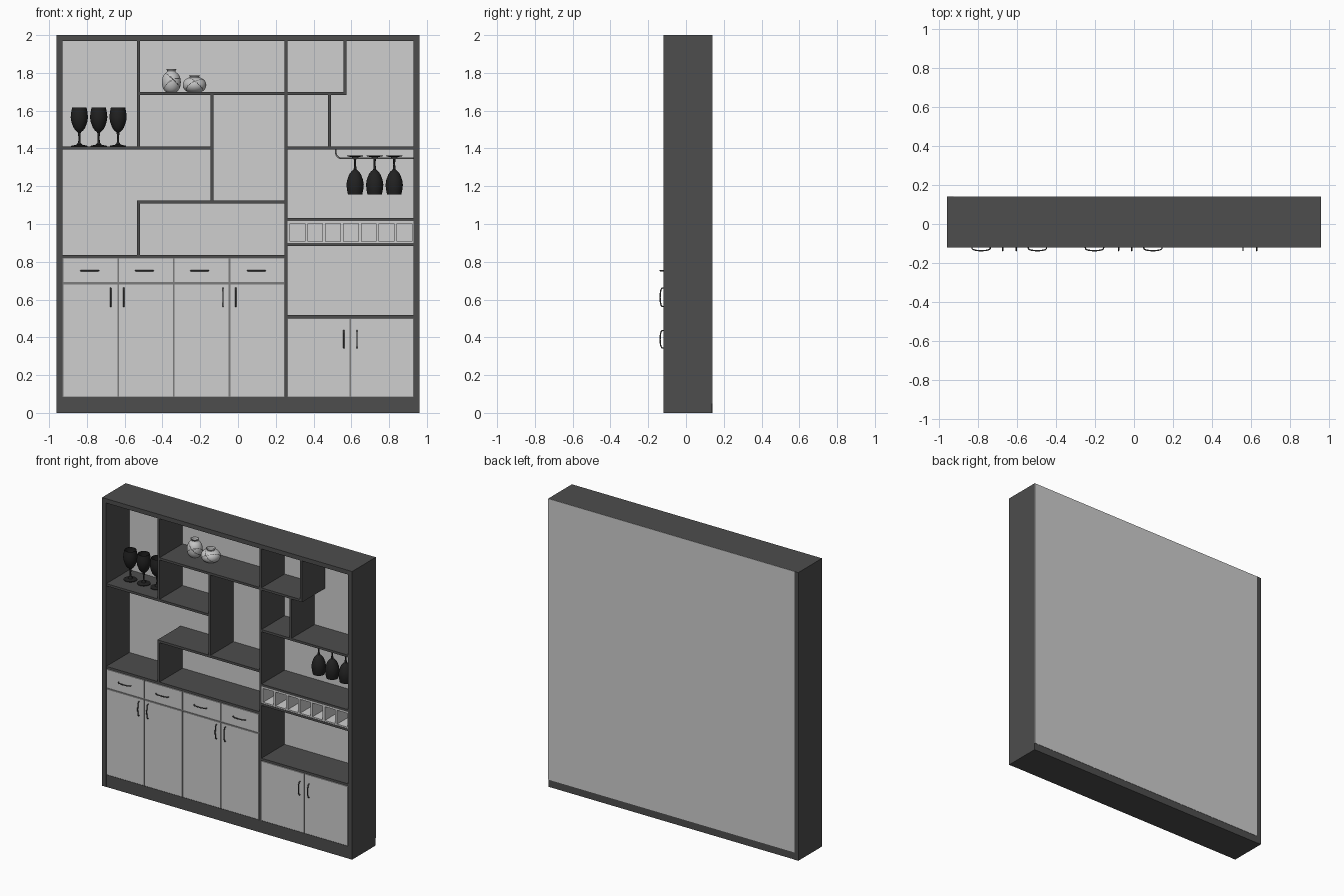
import bpy, bmesh, math
from mathutils import Vector

if "Cube" in bpy.data.objects:
    bpy.data.objects.remove(bpy.data.objects["Cube"])

def mat(name, v):
    m = bpy.data.materials.new(name)
    m.diffuse_color = (v, v, v, 1)
    m.use_nodes = True
    m.node_tree.nodes["Principled BSDF"].inputs["Base Color"].default_value = m.diffuse_color
    return m

DARK = mat("charcoal wood", 0.075)
LIGHT = mat("light grey panel", 0.62)
GAP = mat("mid grey gap", 0.2)
METAL = mat("dark metal", 0.09)
RAIL = mat("rail grey", 0.35)
GLASS = mat("black glass", 0.015)
VASE = mat("pale ceramic", 0.55)

def finish(name, bm, mats):
    me = bpy.data.meshes.new(name)
    bm.to_mesh(me)
    bm.free()
    for m in mats:
        me.materials.append(m)
    ob = bpy.data.objects.new(name, me)
    bpy.context.collection.objects.link(ob)
    return ob

def box(name, x, y, z, m):
    bm = bmesh.new()
    bmesh.ops.create_cube(bm, size=1)
    for v in bm.verts:
        for i, (a, b) in enumerate((x, y, z)):
            v.co[i] = a + (v.co[i] + 0.5) * (b - a)
    return finish(name, bm, [m])

def smooth(ob, angle=40):
    bpy.ops.object.select_all(action='DESELECT')
    ob.select_set(True)
    bpy.context.view_layer.objects.active = ob
    bpy.ops.object.shade_smooth_by_angle(angle=math.radians(angle))

def lathe(name, profile, loc, mats, steps=32, flip=False, tilt=0, rule=None):
    bm = bmesh.new()
    vs = [bm.verts.new((r, 0, z)) for r, z in profile]
    es = [bm.edges.new(p) for p in zip(vs, vs[1:])]
    bmesh.ops.spin(bm, geom=vs + es, axis=(0, 0, 1), cent=(0, 0, 0),
                   angle=2 * math.pi, steps=steps)
    bmesh.ops.remove_doubles(bm, verts=bm.verts, dist=1e-5)
    bmesh.ops.recalc_face_normals(bm, faces=bm.faces)
    if rule:
        for f in bm.faces:
            f.material_index = int(rule(f.calc_center_median()))
    ob = finish(name, bm, mats)
    ob.location = loc
    ob.rotation_euler = (math.pi if flip else 0, tilt, 0)
    smooth(ob)

def tube(name, pts, r, m):
    cu = bpy.data.curves.new(name, 'CURVE')
    cu.dimensions = '3D'
    cu.bevel_depth, cu.bevel_resolution, cu.use_fill_caps = r, 2, True
    sp = cu.splines.new('POLY')
    sp.points.add(len(pts) - 1)
    for p, c in zip(sp.points, pts):
        p.co = (*c, 1)
    cu.materials.append(m)
    ob = bpy.data.objects.new(name, cu)
    bpy.context.collection.objects.link(ob)
    bpy.ops.object.select_all(action='DESELECT')
    ob.select_set(True)
    bpy.context.view_layer.objects.active = ob
    bpy.ops.object.convert(target='MESH')
    smooth(bpy.context.object, 50)

F, B = -0.12, 0.14          # front and back of the cabinet
T = 0.008                   # half board thickness

# Outer frame and plinth
box("left_side", (-0.96, -0.928), (F, B), (0, 2), DARK)
box("right_side", (0.928, 0.96), (F, B - 0.002), (0, 2), DARK)
box("top_board", (-0.93, 0.93), (F, B - 0.002), (1.97, 2), DARK)
box("plinth", (-0.93, 0.93), (F + 0.001, B - 0.002), (0, 0.085), DARK)
box("back_panel", (-0.93, 0.96), (0.135, B), (0.05, 2), LIGHT)

# Shelves: x start, x end, z centre
for x0, x1, z in ((-0.536, 0.575, 1.691), (-0.93, -0.129, 1.402), (0.255, 0.93, 1.402),
                  (-0.536, 0.255, 1.117), (-0.93, 0.255, 0.828), (0.255, 0.93, 1.024),
                  (0.255, 0.93, 0.891), (0.255, 0.93, 0.509)):
    box("shelf", (x0, x1), (F + 0.002, 0.137), (z - T, z + T), DARK)

# Uprights: x centre, z start, z end
for x, z0, z1 in ((-0.528, 1.402, 1.98), (0.255, 0.08, 1.98), (0.567, 1.69, 1.98),
                  (0.485, 1.402, 1.69), (-0.137, 1.117, 1.69), (-0.528, 0.828, 1.117)):
    box("upright", (x - T, x + T), (F + 0.002, 0.137), (z0, z1), DARK)

# Cupboard carcass seen through the gaps
box("left_carcass", (-0.93, 0.25), (F + 0.006, F + 0.016), (0.085, 0.822), GAP)
box("right_carcass", (0.26, 0.93), (F + 0.006, F + 0.016), (0.085, 0.503), GAP)

def bow(axis, x, z, half):
    # bowed handle standing off the front
    pts = []
    for i in range(13):
        a = math.pi * i / 12
        s = -math.cos(a) * half
        y = F + 0.004 - 0.021 * math.sin(a) ** 0.5
        pts.append((x + s, y, z) if axis == 'x' else (x, y, z + s))
    tube("handle", pts, 0.0033, METAL)

# Left doors and drawers
for i in range(4):
    x0 = -0.928 + i * 0.294
    xs = (x0 + 0.005, x0 + 0.289)
    box("drawer_front", xs, (F, F + 0.012), (0.693, 0.817), LIGHT)
    box("door", xs, (F, F + 0.012), (0.087, 0.681), LIGHT)
    bow('x', (-0.785, -0.496, -0.203, 0.097)[i], 0.753, 0.048)
    bow('z', (-0.674, -0.605, -0.079, -0.012)[i], 0.612, 0.05)

# Right doors
for x0, x1, hx in ((0.265, 0.591, 0.56), (0.597, 0.926, 0.63)):
    box("right_door", (x0, x1), (F, F + 0.012), (0.087, 0.498), LIGHT)
    bow('z', hx, 0.39, 0.047)

# Bottle rack
box("rack_floor", (0.263, 0.928), (F + 0.004, 0.135), (0.899, 0.908), LIGHT)
box("rack_top", (0.263, 0.928), (F + 0.004, 0.135), (1.003, 1.016), LIGHT)
for i in range(8):
    x = 0.267 + i * 0.0945
    box("rack_divider", (max(x - 0.008, 0.263), min(x + 0.008, 0.928)),
        (F + 0.004, 0.135), (0.9, 1.015), LIGHT)

# Hanging glass rails
for y in (-0.018, 0.018):
    pts = [(0.518, y, 1.396)]
    for i in range(7):
        a = math.pi / 2 * i / 6
        pts.append((0.548 - 0.03 * math.cos(a), y, 1.378 - 0.03 * math.sin(a)))
    tube("glass_rail", pts + [(0.928, y, 1.348)], 0.004, RAIL)

# Wine glasses, standing and hanging
goblet = [(0, 0), (0.043, 0), (0.043, 0.004), (0.015, 0.01), (0.006, 0.022), (0.005, 0.05),
          (0.008, 0.075), (0.02, 0.085), (0.031, 0.1), (0.042, 0.13), (0.046, 0.155),
          (0.043, 0.182), (0.038, 0.207), (0.036, 0.207), (0.043, 0.155), (0.028, 0.101), (0, 0.088)]
for i in range(3):
    lathe("standing_glass", goblet, (-0.84 + i * 0.1025, 0.02, 1.41), [GLASS])
    lathe("hanging_glass", goblet, (0.62 + i * 0.1035, 0, 1.363), [GLASS], flip=True)

# Ceramic vases with thin slanted dark lines
def vase(name, r, h, neck, loc, tilt):
    prof = [(0, 0)]
    n = 28
    for i in range(n + 1):
        a = -1.1 + 2.2 * i / n
        prof.append((r * math.cos(a) ** 0.75, h * 0.42 * (1 + math.sin(a) / math.sin(1.1))))
    prof += [(neck, h * 0.88), (neck * 0.95, h * 0.92), (neck * 1.2, h), (neck, h),
             (neck * 0.8, h * 0.9), (0, h * 0.85)]
    d1, d2 = Vector((0.75, 0.2, 0.8)), Vector((-0.5, 0.5, 0.8))
    def stripe(c):
        return c.z < h * 0.84 and (abs(c.dot(d1) - h * 0.42) < 0.0022
                                   or abs(c.dot(d2) - h * 0.2) < 0.0018)
    lathe(name, prof, loc, [VASE, METAL], 64, tilt=tilt, rule=stripe)

vase("tall_vase", 0.05, 0.122, 0.023, (-0.353, 0.03, 1.699), 0)
vase("low_vase", 0.062, 0.088, 0.026, (-0.23, 0.03, 1.699), 0)
